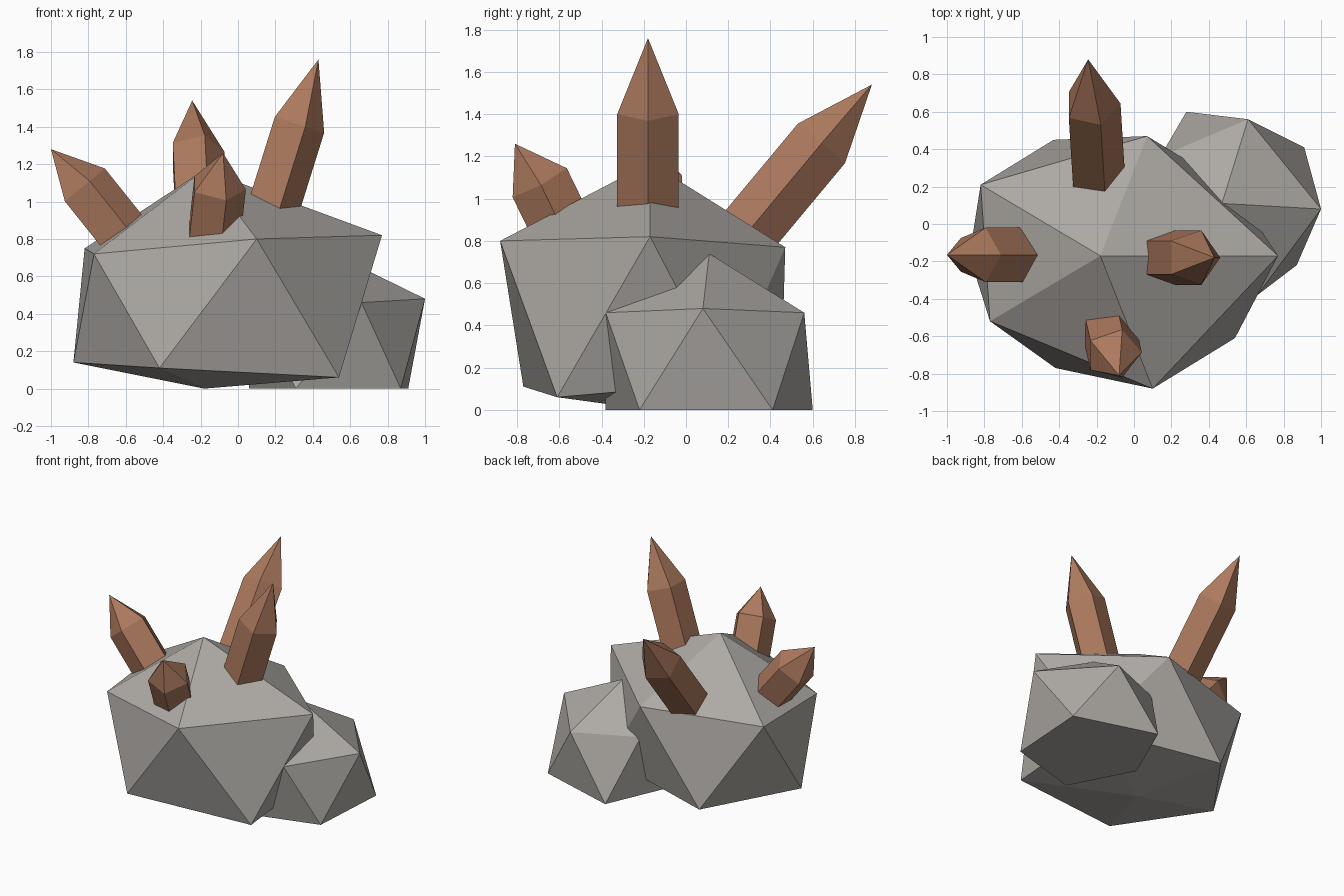
import bpy
import bmesh
from mathutils import Vector

if "Cube" in bpy.data.objects:
    bpy.data.objects.remove(bpy.data.objects["Cube"], do_unlink=True)


def make_material(name, color):
    mat = bpy.data.materials.new(name)
    mat.use_nodes = True
    mat.diffuse_color = (*color, 1)
    mat.node_tree.nodes["Principled BSDF"].inputs["Base Color"].default_value = (*color, 1)
    return mat


stone = make_material("warm grey stone", (0.42, 0.40, 0.375))
copper = make_material("copper crystal", (0.41, 0.19, 0.11))


def finish(name, bm, mat):
    bmesh.ops.recalc_face_normals(bm, faces=bm.faces)
    mesh = bpy.data.meshes.new(name)
    bm.to_mesh(mesh)
    bm.free()
    mesh.materials.append(mat)
    obj = bpy.data.objects.new(name, mesh)
    bpy.context.collection.objects.link(obj)
    return obj


def boulder(name, top, upper, lower, bottom):
    """Twenty-sided rock: two staggered rings closed by a top and a bottom point."""
    bm = bmesh.new()
    t, b = bm.verts.new(top), bm.verts.new(bottom)
    up = [bm.verts.new(p) for p in upper]
    low = [bm.verts.new(p) for p in lower]
    n = len(up)
    for i in range(n):
        j = (i + 1) % n
        bm.faces.new((t, up[i], up[j]))
        bm.faces.new((up[i], low[i], up[j]))
        bm.faces.new((up[j], low[i], low[j]))
        bm.faces.new((b, low[j], low[i]))
    return finish(name, bm, stone)


def crystal(name, base, shoulder, tip, radius=0.153):
    """Five-sided leaning prism with a pointed end; one ridge faces +x."""
    base, shoulder, tip = Vector(base), Vector(shoulder), Vector(tip)
    axis = (tip - base).normalized()
    side = Vector((1, 0, 0))
    side = (side - axis * side.dot(axis)).normalized()
    across = axis.cross(side)
    bm = bmesh.new()
    disc = bmesh.ops.create_circle(bm, segments=5, radius=radius, cap_ends=True)["verts"]
    # Turn the pentagon so that one corner points along +x
    ridge = max(disc, key=lambda v: v.co.y).co.copy()
    flat = Vector((-ridge.y, ridge.x, 0))
    for v in disc:
        x, y = v.co.dot(ridge) / radius, v.co.dot(flat) / radius
        v.co = base + side * x + across * y
    ext = bmesh.ops.extrude_face_region(bm, geom=bm.faces[:])["geom"]
    moved = [g for g in ext if isinstance(g, bmesh.types.BMVert)]
    bmesh.ops.translate(bm, verts=moved, vec=shoulder - base)
    cap = [g for g in ext if isinstance(g, bmesh.types.BMFace)]
    point = bmesh.ops.poke(bm, faces=cap)["verts"][0]
    point.co = tip
    return finish(name, bm, copper)


# Rocks
boulder("large_rock", (-0.18, -0.17, 1.17),
        [(0.77, -0.17, 0.82), (0.07, 0.47, 0.77), (-0.82, 0.21, 0.75),
         (-0.77, -0.52, 0.72), (0.10, -0.88, 0.80)],
        [(0.53, 0.19, 0.13), (-0.43, 0.45, 0.09), (-0.88, -0.17, 0.14),
         (-0.42, -0.77, 0.11), (0.54, -0.61, 0.06)],
        (-0.18, -0.17, 0))
boulder("small_rock", (0.47, 0.11, 0.74),
        [(1.0, 0.08, 0.48), (0.61, 0.56, 0.46), (0.14, 0.36, 0.47),
         (0.06, -0.20, 0.47), (0.66, -0.38, 0.46)],
        [(0.91, 0.41, 0), (0.28, 0.60, 0), (0.06, 0.10, 0),
         (0.31, -0.38, 0), (0.87, -0.22, 0)],
        (0.47, 0.11, 0))

# Crystals
crystal("tall_crystal", (0.16, -0.18, 0.92), (0.315, -0.18, 1.415), (0.43, -0.18, 1.76))
crystal("back_crystal", (-0.20, 0.24, 0.78), (-0.225, 0.64, 1.26), (-0.245, 0.88, 1.54))
crystal("side_crystal", (-0.55, -0.165, 0.73), (-0.83, -0.165, 1.08), (-1.0, -0.165, 1.28))
crystal("front_crystal", (-0.15, -0.52, 0.72), (-0.11, -0.695, 1.08), (-0.08, -0.81, 1.26))
